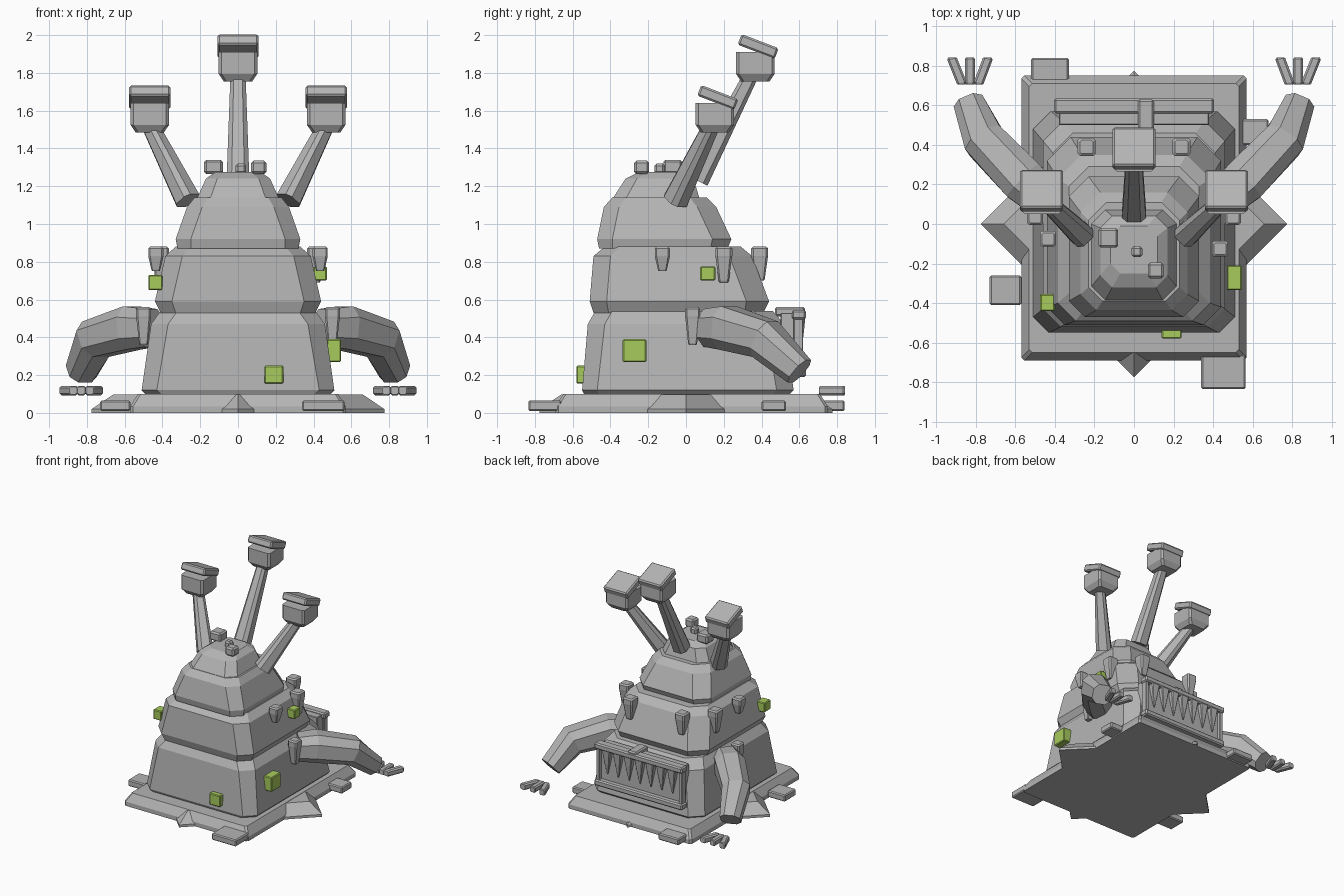
import bpy, bmesh, math
from mathutils import Vector, Matrix

if "Cube" in bpy.data.objects:
    bpy.data.objects.remove(bpy.data.objects["Cube"])


def material(name, rgb):
    m = bpy.data.materials.new(name)
    m.diffuse_color = (*rgb, 1)
    m.use_nodes = True
    m.node_tree.nodes["Principled BSDF"].inputs["Base Color"].default_value = m.diffuse_color
    return m


GREY = material("stone grey", (0.46, 0.46, 0.46))
GREEN = material("slime green", (0.39, 0.60, 0.11))


def finish(name, bm, mat=GREY):
    bmesh.ops.recalc_face_normals(bm, faces=bm.faces)
    me = bpy.data.meshes.new(name)
    bm.to_mesh(me)
    bm.free()
    me.materials.append(mat)
    ob = bpy.data.objects.new(name, me)
    bpy.context.collection.objects.link(ob)
    return ob


def skin(name, loops, mat=GREY):
    """Join successive loops of points into a closed solid."""
    bm = bmesh.new()
    rings = [[bm.verts.new(p) for p in loop] for loop in loops]
    n = len(rings[0])
    for a, b in zip(rings, rings[1:]):
        for i in range(n):
            j = (i + 1) % n
            bm.faces.new((a[i], a[j], b[j], b[i]))
    bm.faces.new(rings[0][::-1])
    bm.faces.new(rings[-1])
    return finish(name, bm, mat)


def octagon(x0, x1, y0, y1, c, z=0.0, back=None):
    """Rectangle with cut corners; the back corners may be cut deeper."""
    b = back or c
    return [Vector((x, y, z)) for x, y in (
        (x0 + c, y0), (x1 - c, y0), (x1, y0 + c), (x1, y1 - b),
        (x1 - b, y1), (x0 + b, y1), (x0, y1 - b), (x0, y0 + c))]


def tier(name, rows):
    """rows: z, half width, front y, back y, front cut, back cut."""
    return skin(name, [octagon(-w, w, f, k, c, z, b) for z, w, f, k, c, b in rows])


def box(name, x, y, z, bevel=0.01, mat=GREY, centre=None, tilt=0):
    """Box given by its ranges, with bevelled edges."""
    bm = bmesh.new()
    bmesh.ops.create_cube(bm, size=1)
    size = Vector((x[1] - x[0], y[1] - y[0], z[1] - z[0]))
    mid = Vector((sum(x) / 2, sum(y) / 2, sum(z) / 2))
    bmesh.ops.scale(bm, vec=size, verts=bm.verts)
    bmesh.ops.bevel(bm, geom=bm.edges[:], offset=bevel, segments=1, affect='EDGES')
    bmesh.ops.transform(bm, verts=bm.verts, matrix=Matrix.Translation(mid) @
                        Matrix.Rotation(math.radians(tilt), 4, 'X' if not centre else centre))
    return finish(name, bm, mat)


def beam(name, path, cut=0.3):
    """Chamfered square limb through (point, half width) stations."""
    pts = [Vector(p) for p, _ in path]
    loops = []
    for i, (_, r) in enumerate(path):
        d = Vector()
        if i:
            d += (pts[i] - pts[i - 1]).normalized()
        if i < len(pts) - 1:
            d += (pts[i + 1] - pts[i]).normalized()
        d.normalize()
        u = d.cross(Vector((0, 0, 1))).normalized()
        v = u.cross(d)
        loops.append([pts[i] + u * p.x + v * p.y for p in octagon(-r, r, -r, r, 2 * r * cut)])
    return skin(name, loops)


def peg(name, x, y, z0, z1, r=0.04):
    """Downward tapering peg with a wider head."""
    rows = ((z0, r * 0.5), (z0 + 0.01, r * 0.6), (z1 - 0.06, r * 0.95),
            (z1 - 0.05, r), (z1 - 0.01, r), (z1, r * 0.75))
    skin(name, [octagon(x - w, x + w, y - w, y + w, w * 0.25, z) for z, w in rows])


# Ground plinth: a square slab crossed by a diamond slab
skin("plinth_square", [octagon(-w, w, -w - 0.12, w + 0.18, 0.015, z)
                       for z, w in ((0, 0.57), (0.035, 0.57), (0.10, 0.53))])
skin("plinth_diamond", [[Vector((0, -r, z)), Vector((r, 0, z)), Vector((0, r, z)), Vector((-r, 0, z))]
                        for z, r in ((0, 0.775), (0.02, 0.775), (0.098, 0.66))])
for i, (x, y) in enumerate((((-0.52, -0.33), (0.70, 0.84)), ((0.54, 0.68), (0.40, 0.53)),
                            ((-0.73, -0.57), (-0.41, -0.26)), ((0.34, 0.565), (-0.835, -0.66)))):
    box(f"loose_slab_{i}", x, y, (0.01, 0.065), 0.008)

# Stacked body tiers, leaning forward as they rise
tier("body_tier_1", ((0.10, 0.49, -0.54, 0.55, 0.08, 0.09), (0.12, 0.51, -0.55, 0.57, 0.08, 0.09),
                     (0.47, 0.46, -0.52, 0.52, 0.09, 0.10), (0.54, 0.41, -0.48, 0.46, 0.09, 0.10)))
tier("body_tier_2", ((0.53, 0.41, -0.49, 0.41, 0.08, 0.10), (0.59, 0.44, -0.51, 0.44, 0.09, 0.12),
                     (0.83, 0.385, -0.49, 0.35, 0.09, 0.12), (0.88, 0.33, -0.43, 0.29, 0.08, 0.10)))
tier("body_tier_3", ((0.87, 0.32, -0.46, 0.22, 0.07, 0.09), (0.92, 0.33, -0.47, 0.24, 0.08, 0.10),
                     (1.09, 0.27, -0.435, 0.16, 0.08, 0.10), (1.14, 0.23, -0.39, 0.11, 0.07, 0.09)))
tier("body_tier_4", ((1.12, 0.215, -0.385, 0.07, 0.07, 0.07), (1.14, 0.215, -0.385, 0.07, 0.07, 0.07),
                     (1.24, 0.17, -0.32, 0.04, 0.06, 0.06), (1.275, 0.12, -0.25, -0.01, 0.05, 0.05)))

# Blocks on the crown
for i, (x, y, r, z) in enumerate(((-0.13, -0.07, 0.05, 1.34), (0.015, -0.14, 0.028, 1.32),
                                  (0.11, -0.235, 0.04, 1.335))):
    box(f"crown_block_{i}", (x - r, x + r), (y - r, y + r), (1.265, z), 0.012)


# Eye stalks: leaning limb, cup and tilted cap
def eye_stalk(side, base, top, x, y, z):
    mid = [(a + b) / 2 for a, b in zip(base, top)]
    beam(f"stalk_{side}", ((base, 0.06), (mid, 0.05), (top, 0.04)), 0.22)
    skin(f"stalk_cup_{side}", [octagon(x - w, x + w, y - w, y + w, 0.015, z + h)
                               for h, w in ((0, 0.075), (0.04, 0.102), (0.155, 0.102))])
    box(f"stalk_cap_{side}", (x - 0.109, x + 0.109), (y - 0.09, y + 0.12),
        (z + 0.155, z + 0.215), 0.01, tilt=-21)


eye_stalk("centre", (0, 0.06, 1.23), (0, 0.34, 1.78), 0, 0.367, 1.755)
for side, s in (("right", 1), ("left", -1)):
    eye_stalk(side, (s * 0.265, -0.055, 1.125), (s * 0.46, 0.13, 1.51), s * 0.467, 0.153, 1.485)

    # Bent arm
    beam(f"arm_{side}", (((s * 0.46, 0.13, 0.45), 0.10), ((s * 0.56, 0.22, 0.45), 0.115),
                         ((s * 0.755, 0.42, 0.39), 0.105), ((s * 0.83, 0.60, 0.22), 0.078)), 0.25)
    # Splayed fingers
    for i, (a, b) in enumerate(((0.785, 0.74), (0.83, 0.83), (0.872, 0.92))):
        beam(f"finger_{side}_{i}", (((s * a, 0.705, 0.118), 0.02), ((s * a, 0.715, 0.118), 0.025),
                                    ((s * b, 0.835, 0.118), 0.025), ((s * b, 0.842, 0.118), 0.02)), 0.2)
    # Pegs on the flanks and back
    peg(f"flank_peg_{side}", s * 0.435, -0.075 if s < 0 else -0.125, 0.75, 0.88)
    peg(f"rear_flank_peg_{side}", s * 0.41, 0.20, 0.69, 0.88, 0.045)
    peg(f"shoulder_peg_{side}", s * 0.50, 0.035, 0.36, 0.56)
    peg(f"back_peg_{side}", s * 0.24, 0.39, 0.70, 0.88, 0.045)

# Grate mouth on the back: panel, bars, posts and hanging teeth
box("mouth_panel", (-0.38, 0.38), (0.50, 0.59), (0.20, 0.53), 0.005)
box("mouth_top_bar", (-0.405, 0.405), (0.56, 0.635), (0.495, 0.545))
box("mouth_bottom_bar", (-0.405, 0.405), (0.56, 0.635), (0.19, 0.24))
box("mouth_latch", (0.02, 0.10), (0.47, 0.63), (0.51, 0.56))
for s in (-1, 1):
    box("mouth_post", (s * 0.38 - 0.015, s * 0.38 + 0.015), (0.57, 0.62), (0.22, 0.51), 0.004)
for i in range(7):
    x = -0.3 + i * 0.1
    skin(f"tooth_{i}", [octagon(x - w, x + w, 0.605 - w * 0.7, 0.605 + w * 0.7, w * 0.2, z)
                        for z, w in ((0.30, 0.004), (0.42, 0.026), (0.50, 0.038))])

# Green patches on the body
for i, (x, y, z) in enumerate((((0.14, 0.24), (-0.58, -0.53), (0.155, 0.25)),
                               ((0.47, 0.545), (-0.335, -0.21), (0.27, 0.39)),
                               ((0.40, 0.47), (0.075, 0.155), (0.70, 0.775)),
                               ((-0.475, -0.40), (-0.44, -0.355), (0.65, 0.73)))):
    box(f"green_patch_{i}", x, y, z, 0.006, GREEN)
